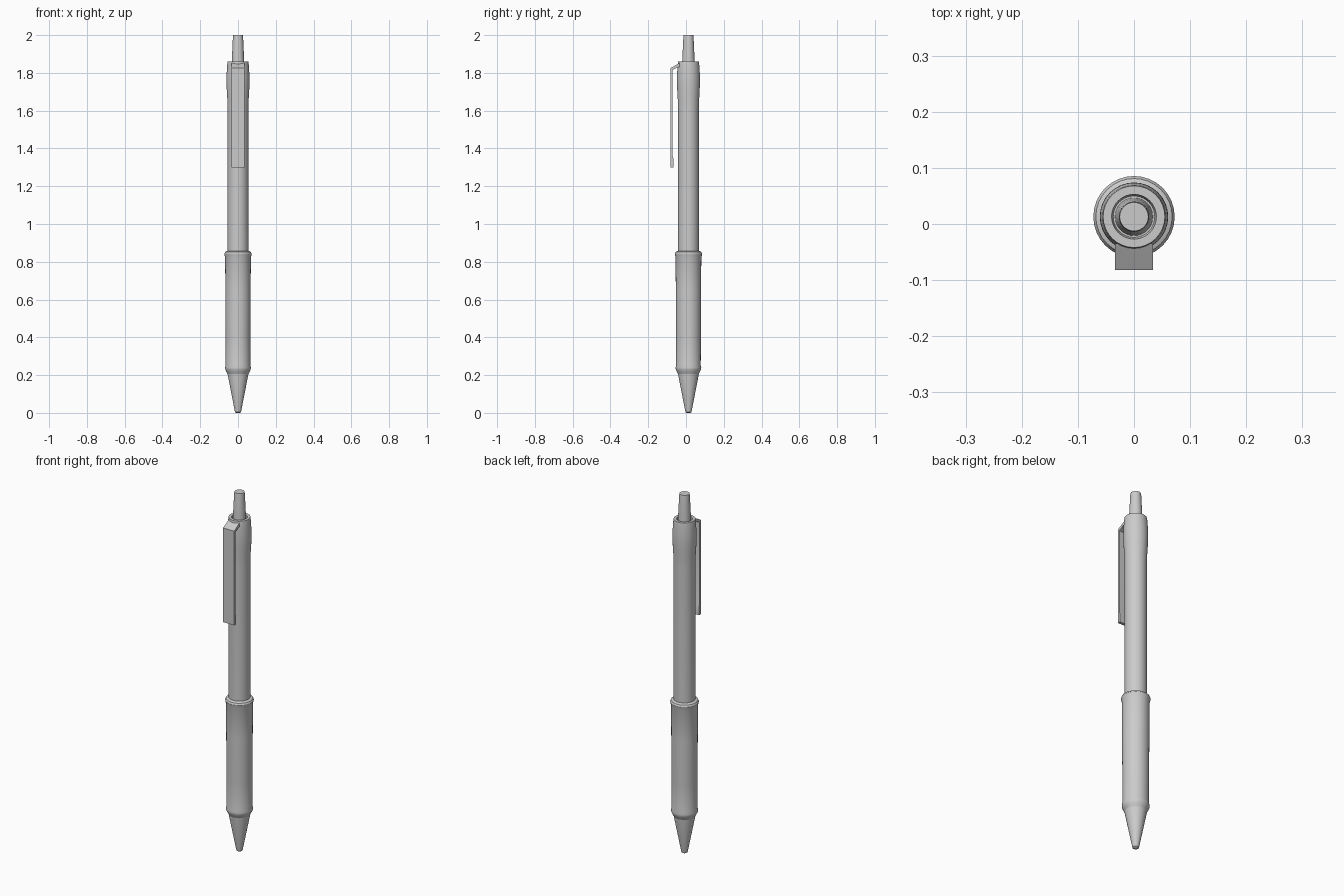
import bpy, bmesh, math

if "Cube" in bpy.data.objects:
    bpy.data.objects.remove(bpy.data.objects["Cube"])

AXIS_Y = 0.013   # the barrel axis sits slightly behind the origin
SEGMENTS = 32


def finish(name, bm, angle=30):
    bmesh.ops.recalc_face_normals(bm, faces=bm.faces)
    mesh = bpy.data.meshes.new(name)
    bm.to_mesh(mesh)
    bm.free()
    obj = bpy.data.objects.new(name, mesh)
    bpy.context.collection.objects.link(obj)
    bpy.ops.object.select_all(action='DESELECT')
    obj.select_set(True)
    bpy.context.view_layer.objects.active = obj
    bpy.ops.object.shade_smooth_by_angle(angle=math.radians(angle))
    return obj


def lathe(name, profile):
    """Closed solid of revolution from (radius, z) points."""
    bm = bmesh.new()
    rings = []
    for r, z in profile:
        rings.append([bm.verts.new((r * math.cos(2 * math.pi * i / SEGMENTS),
                                    AXIS_Y + r * math.sin(2 * math.pi * i / SEGMENTS), z))
                      for i in range(SEGMENTS)])
    for a, b in zip(rings, rings[1:]):
        for i in range(SEGMENTS):
            j = (i + 1) % SEGMENTS
            bm.faces.new((a[i], a[j], b[j], b[i]))
    bm.faces.new(rings[0])
    bm.faces.new(rings[-1])
    return finish(name, bm)


def extrude_x(name, profile, half_width):
    """Side profile of (y, z) points extruded across x."""
    bm = bmesh.new()
    face = bm.faces.new([bm.verts.new((-half_width, y, z)) for y, z in profile])
    out = bmesh.ops.extrude_face_region(bm, geom=[face])
    verts = [v for v in out['geom'] if isinstance(v, bmesh.types.BMVert)]
    bmesh.ops.translate(bm, verts=verts, vec=(2 * half_width, 0, 0))
    return finish(name, bm)


# writing tip cone
lathe("tip_cone", [(0.010, 0.0), (0.016, 0.004), (0.055, 0.205), (0.056, 0.24)])

# rubber grip with flared rims
lathe("grip", [(0.054, 0.204), (0.061, 0.218), (0.067, 0.23), (0.068, 0.24), (0.065, 0.252),
               (0.0655, 0.4), (0.067, 0.65), (0.068, 0.825), (0.0715, 0.835),
               (0.0725, 0.843), (0.068, 0.852), (0.055, 0.858)])

# barrel with gentle bulge at the top and a recess around the button
lathe("barrel", [(0.055, 0.84), (0.055, 1.62), (0.0565, 1.66), (0.0595, 1.71), (0.061, 1.755),
                 (0.0605, 1.79), (0.058, 1.83), (0.0565, 1.85), (0.055, 1.86),
                 (0.040, 1.86), (0.037, 1.845)])

# push button
lathe("push_button", [(0.034, 1.84), (0.033, 1.86), (0.027, 1.99), (0.0255, 2.0)])

# pocket clip with bent arm and small inner foot
extrude_x("pocket_clip", [(-0.035, 1.852), (-0.046, 1.846), (-0.082, 1.825), (-0.082, 1.30),
                          (-0.066, 1.30), (-0.066, 1.345), (-0.071, 1.36), (-0.071, 1.815),
                          (-0.046, 1.829), (-0.035, 1.832)], 0.034)
